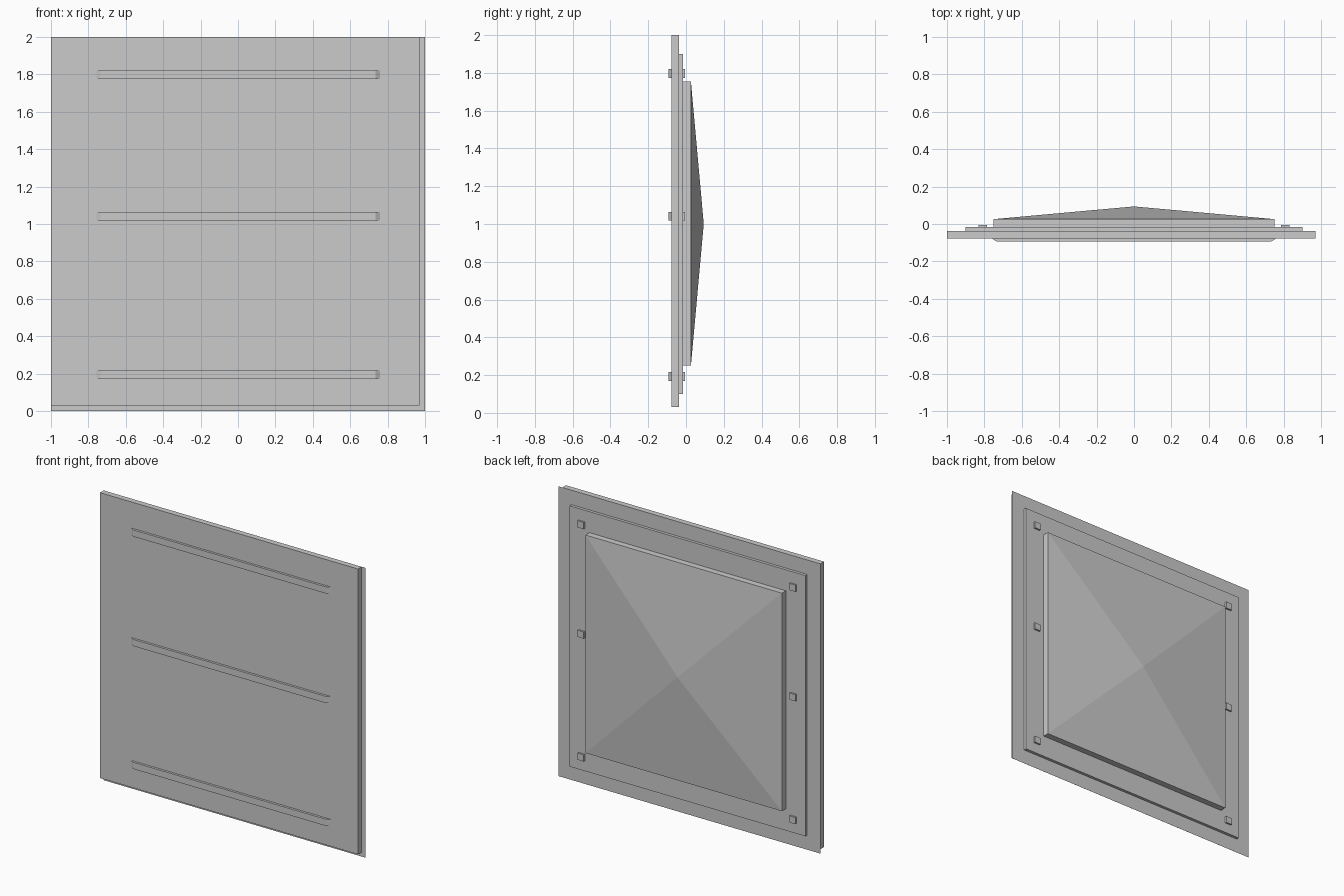
import bpy, bmesh

if "Cube" in bpy.data.objects:
    bpy.data.objects.remove(bpy.data.objects["Cube"])


def finish(name, bm, recalc=True):
    if recalc:
        bmesh.ops.recalc_face_normals(bm, faces=bm.faces[:])
    mesh = bpy.data.meshes.new(name)
    bm.to_mesh(mesh)
    bm.free()
    obj = bpy.data.objects.new(name, mesh)
    bpy.context.collection.objects.link(obj)
    return obj


def box(name, x, y, z, open_back=False):
    bm = bmesh.new()
    bmesh.ops.create_cube(bm, size=1)
    for v in bm.verts:
        for i, (lo, hi) in enumerate((x, y, z)):
            v.co[i] = hi if v.co[i] > 0 else lo
    bmesh.ops.recalc_face_normals(bm, faces=bm.faces[:])
    if open_back:
        back = [f for f in bm.faces if f.normal.y > 0.9]
        bmesh.ops.delete(bm, geom=back, context='FACES_ONLY')
    return finish(name, bm, recalc=False)


def bar(name, z0, z1):
    # Trapezoid profile in x/y, extruded upwards
    bm = bmesh.new()
    profile = [(-0.76, -0.077), (-0.735, -0.093), (0.735, -0.093), (0.76, -0.077)]
    face = bm.faces.new([bm.verts.new((x, y, z0)) for x, y in profile])
    ext = bmesh.ops.extrude_face_region(bm, geom=[face])
    top = [g for g in ext['geom'] if isinstance(g, bmesh.types.BMVert)]
    bmesh.ops.translate(bm, verts=top, vec=(0, 0, z1 - z0))
    return finish(name, bm)


# Front slab, shifted up and left of the larger thin backing sheet
box("front_slab", (-1, 0.97), (-0.077, -0.037), (0.03, 2), open_back=True)

bm = bmesh.new()
bm.faces.new([bm.verts.new((x, -0.037, z)) for x, z in ((1, 0), (-1, 0), (-1, 2), (1, 2))])
finish("backing_sheet", bm, recalc=False)

# Stepped rear plates
box("rear_plate", (-0.9, 0.9), (-0.037, -0.017), (0.1, 1.9))

# Raised centre block with a shallow pyramid on its back face
panel = box("raised_pyramid", (-0.75, 0.75), (-0.017, 0.026), (0.25, 1.755))
bm = bmesh.new()
bm.from_mesh(panel.data)
back = [f for f in bm.faces if f.normal.y > 0.9]
poked = bmesh.ops.poke(bm, faces=back)
poked['verts'][0].co = (0, 0.094, 1.0)
bm.to_mesh(panel.data)
bm.free()

# Front bars with slanted ends, and their stud ends at the rear
for level, z in (("lower", 0.193), ("middle", 1.041), ("upper", 1.797)):
    z0, z1 = z - 0.023, z + 0.023
    bar(level + "_bar", z0, z1)
    for side, s in (("left", -1), ("right", 1)):
        xs = sorted((s * 0.785, s * 0.832))
        box(f"{level}_{side}_stud", xs, (-0.017, -0.005), (z0, z1))
